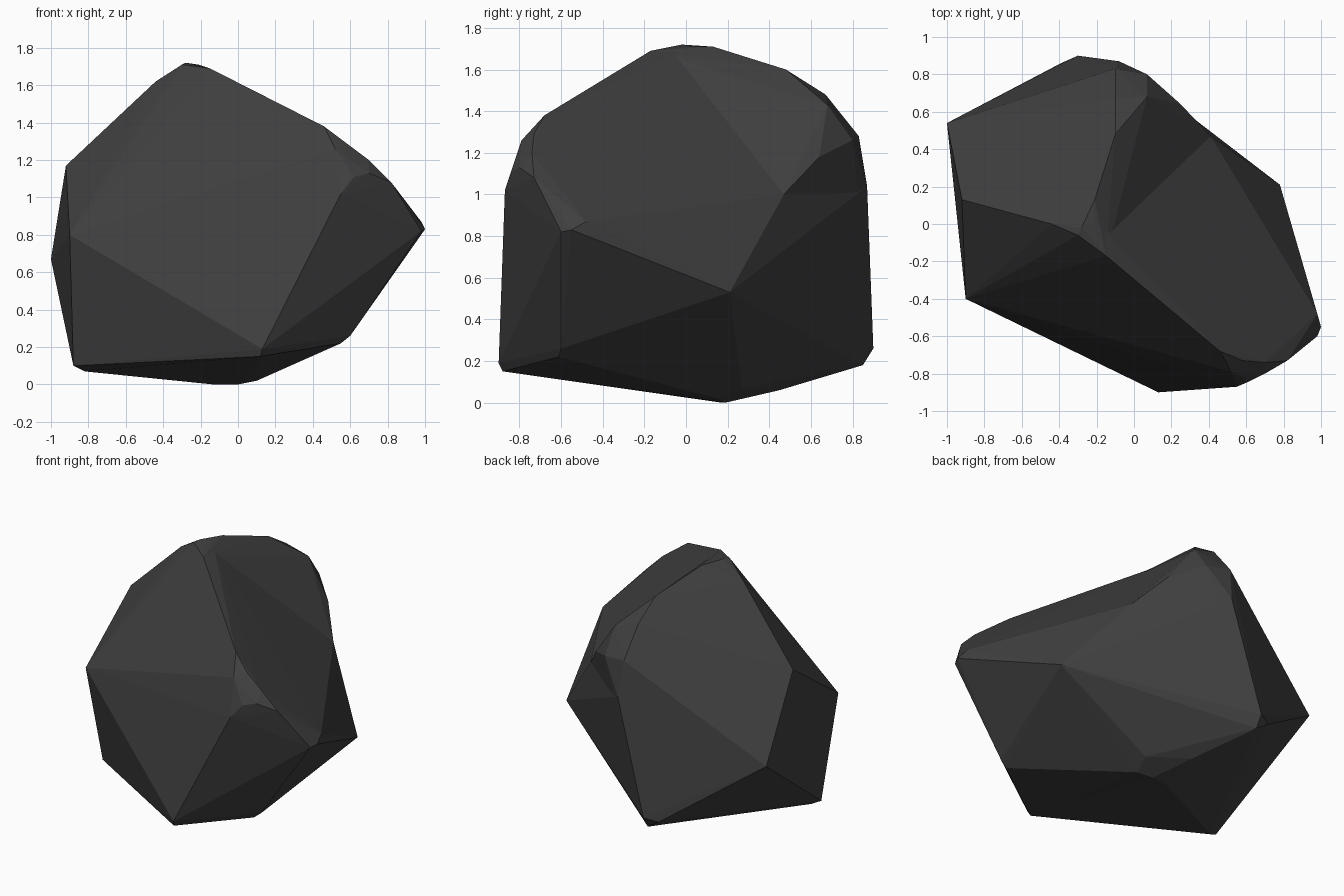
import bpy, bmesh

if "Cube" in bpy.data.objects:
    bpy.data.objects.remove(bpy.data.objects["Cube"])

dark = bpy.data.materials.new("dark_stone")
dark.diffuse_color = (0.05, 0.05, 0.05, 1)
dark.use_nodes = True
dark.node_tree.nodes["Principled BSDF"].inputs["Base Color"].default_value = dark.diffuse_color


def hull(name, points):
    """Flat-faced convex chunk of stone around a few corner points."""
    bm = bmesh.new()
    for p in points:
        bm.verts.new(p)
    res = bmesh.ops.convex_hull(bm, input=bm.verts[:])
    loose = [v for v in bm.verts if not v.link_faces]
    bmesh.ops.delete(bm, geom=loose, context='VERTS')
    bmesh.ops.recalc_face_normals(bm, faces=bm.faces[:])
    me = bpy.data.meshes.new(name)
    bm.to_mesh(me)
    bm.free()
    me.materials.append(dark)
    ob = bpy.data.objects.new(name, me)
    bpy.context.collection.objects.link(ob)
    return ob


# left side corners
left = [(-1, .54, .67), (-.92, .13, 1.17)]
front_left = [(-.9, -.4, .8), (-.88, -.24, .1), (-.82, -.22, .07)]
# worn peak
peak = [(-.44, 0, 1.62), (-.3, -.06, 1.71), (-.28, -.02, 1.72), (-.15, -.17, 1.69), (-.21, .02, 1.71)]
# front lower corner and worn front right shoulder
front = [(.13, -.9, .19), (.12, -.88, .15), (.55, -.87, 1.02), (.62, -.84, 1.11),
         (.7, -.8, 1.13), (.82, -.73, 1.08), (.46, -.68, 1.38), (.58, -.73, 1.29),
         (.7, -.74, 1.2), (.52, -.79, 1.26)]
# right side corners
right = [(.98, -.48, .87), (1, -.55, .83), (.98, -.6, .82), (.78, .21, .53),
         (.6, -.6, .26), (.55, -.61, .22)]
notch = [(.41, .47, 1.0)]
# rear corner and underside
rear = [(-.3, .9, .26), (-.39, .86, .24), (-.3, .85, .18), (-.08, .87, 1.04)]
under = [(.1, .15, .02), (0, .19, 0), (-.13, .17, 0), (-.1, .45, .06), (.13, .27, .07)]
# raised ridge behind the valley
ridge = [(.07, .68, 1.43), (-.1, .48, 1.6), (.25, .64, 1.18), (.07, .8, 1.26),
         (-.1, .83, 1.28), (-.1, .67, 1.48), (-.21, .13, 1.71)]

rock = hull("rock", left + front_left + peak + front + right + notch + rear + under)
lobe = hull("rear_lobe", left + peak + notch + rear + ridge)

# merge the two chunks, leaving a shallow valley between them
mod = rock.modifiers.new("join", 'BOOLEAN')
mod.operation = 'UNION'
mod.solver = 'EXACT'
mod.object = lobe
lobe.hide_render = True
bpy.context.view_layer.objects.active = rock
bpy.ops.object.modifier_apply(modifier="join")
bpy.data.objects.remove(lobe)
